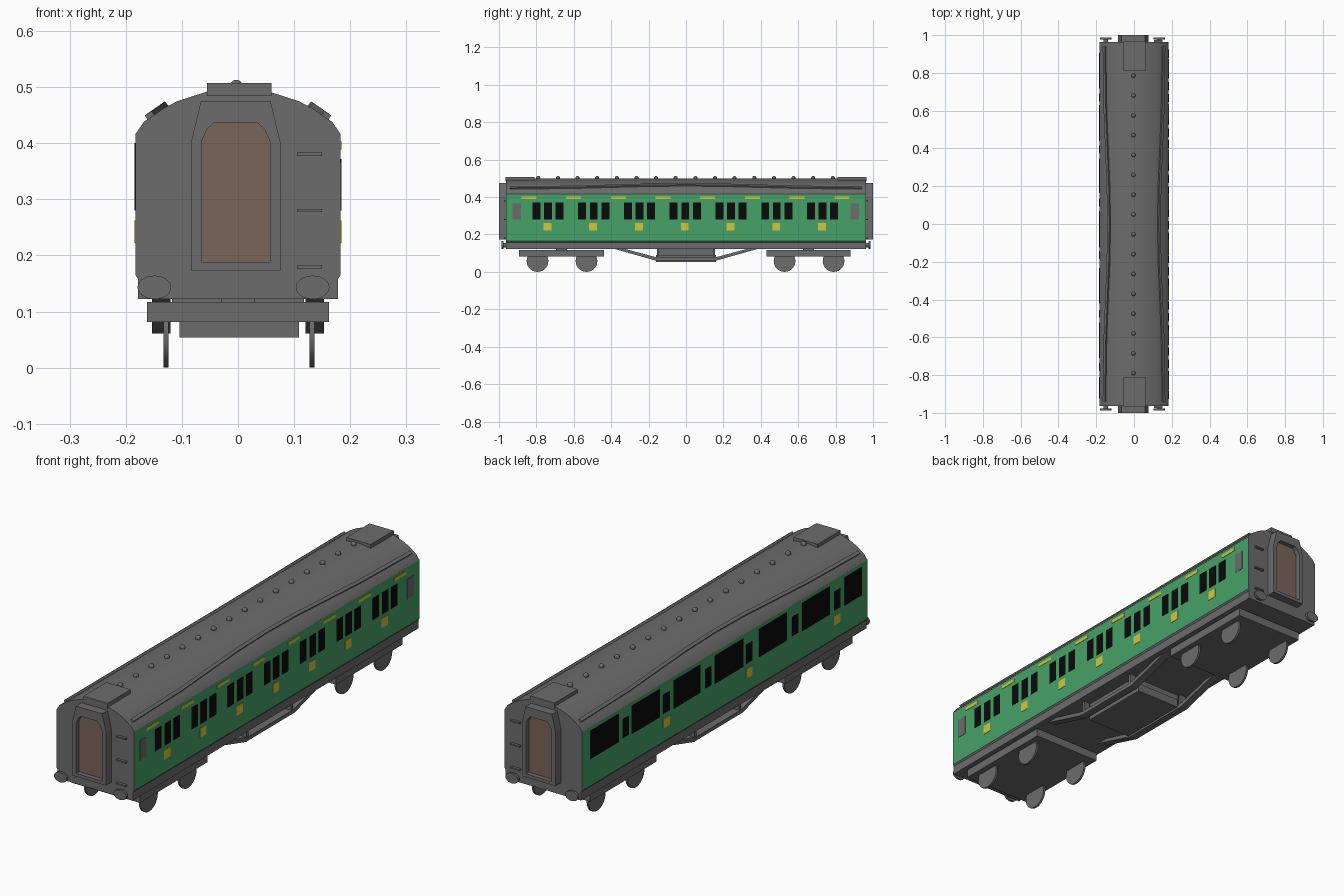
import bpy, bmesh, math
from mathutils import Matrix, Vector

if "Cube" in bpy.data.objects:
    bpy.data.objects.remove(bpy.data.objects["Cube"])


def material(name, rgb):
    m = bpy.data.materials.new(name)
    m.diffuse_color = (*rgb, 1)
    m.use_nodes = True
    m.node_tree.nodes["Principled BSDF"].inputs["Base Color"].default_value = m.diffuse_color
    return m


GREY = material("grey", (0.15, 0.15, 0.15))
GREEN = material("green", (0.062, 0.36, 0.14))
BLACK = material("window black", (0.003, 0.003, 0.003))
YELLOW = material("yellow", (0.64, 0.58, 0.045))
BROWN = material("door brown", (0.19, 0.13, 0.10))


def make(name, bm, *mats):
    bmesh.ops.recalc_face_normals(bm, faces=bm.faces)
    me = bpy.data.meshes.new(name)
    bm.to_mesh(me)
    bm.free()
    for m in mats:
        me.materials.append(m)
    ob = bpy.data.objects.new(name, me)
    bpy.context.collection.objects.link(ob)
    return ob


def smooth(ob, angle=30):
    bpy.context.view_layer.objects.active = ob
    ob.select_set(True)
    bpy.ops.object.shade_smooth_by_angle(angle=math.radians(angle))
    ob.select_set(False)


def box(name, x0, x1, y0, y1, z0, z1, mat):
    bm = bmesh.new()
    mid = Vector(((x0 + x1) / 2, (y0 + y1) / 2, (z0 + z1) / 2))
    size = (abs(x1 - x0), abs(y1 - y0), abs(z1 - z0), 1)
    bmesh.ops.create_cube(bm, size=1, matrix=Matrix.Translation(mid) @ Matrix.Diagonal(size))
    return make(name, bm, mat)


def loft(name, rings, *mats, caps=True, closed=False):
    """Skin a list of matching point rings."""
    bm = bmesh.new()
    vs = [[bm.verts.new(p) for p in r] for r in rings]
    n, k = len(rings[0]), len(rings)
    for i in range(k if closed else k - 1):
        a, b = vs[i], vs[(i + 1) % k]
        for j in range(n):
            bm.faces.new((a[j], a[(j + 1) % n], b[(j + 1) % n], b[j]))
    if caps and not closed:
        bm.faces.new(vs[0])
        bm.faces.new(vs[-1])
    return make(name, bm, *mats)


def disc(name, centre, axis, rx, rz, depth, mat, sides=28):
    bm = bmesh.new()
    bmesh.ops.create_cone(bm, cap_ends=True, segments=sides, radius1=1, radius2=1, depth=depth)
    bm.transform(Matrix.Diagonal((rx, rz, 1, 1)))
    bm.transform(Matrix.Rotation(math.pi / 2, 4, axis))
    bm.transform(Matrix.Translation(centre))
    ob = make(name, bm, mat)
    smooth(ob)
    return ob


def mirrored(half):
    return half + [(-x, z) for x, z in reversed(half) if x > 0]


# Carriage body: one section from sole to roof, green on the upright sides
section = mirrored([(0.178, 0.122), (0.178, 0.158), (0.183, 0.165), (0.183, 0.416),
                    (0.168, 0.438), (0.131, 0.463), (0.108, 0.475), (0.055, 0.492), (0, 0.499)])
body = loft("carriage_body", [[(x, y, z) for x, z in section] for y in (-0.963, 0.963)], GREY, GREEN)
for p in body.data.polygons:
    if abs(p.normal.x) > 0.99 and p.center.z > 0.2:
        p.material_index = 1
smooth(body, 25)

# Curved rain strips on the roof
for s in (-1, 1):
    rings = []
    for y, x, z in ((-0.94, 0.155, 0.446), (-0.6, 0.150, 0.450), (-0.2, 0.134, 0.461), (0, 0.131, 0.463),
                    (0.2, 0.134, 0.461), (0.6, 0.150, 0.450), (0.94, 0.155, 0.446)):
        rings.append([(s * (x + 0.82 * t + 0.57 * n), y, z - 0.57 * t + 0.82 * n)
                      for t, n in ((-0.008, -0.004), (0.008, -0.004), (0.007, 0.009), (-0.007, 0.009))])
    loft("rain_strip", rings, GREY)

# Dome ventilators along the ridge
for i in range(16):
    bm = bmesh.new()
    bmesh.ops.create_uvsphere(bm, u_segments=12, v_segments=8, radius=0.011)
    bm.transform(Matrix.Translation((-0.003, -0.79 + i * 0.105, 0.502)))
    smooth(make("roof_vent", bm, GREY), 60)

# Both ends: gangway frame, door, roof plate, buffers, steps
outer = mirrored([(0.080, 0.173), (0.080, 0.400), (0.071, 0.4375), (0.062, 0.475)])
inner = mirrored([(0.061, 0.187), (0.061, 0.403), (0.051, 0.425), (0.038, 0.437)])
for e in (-1, 1):
    loft("gangway_frame", [[(x - 0.004, e * y, z) for x, z in prof]
                           for prof, y in ((outer, 0.96), (outer, 1.0), (inner, 1.0), (inner, 0.96))],
         GREY, closed=True)
    loft("gangway_door", [[(x - 0.004, e * y, z) for x, z in inner] for y in (0.97, 0.98)], BROWN)
    box("roof_end_plate", -0.055, 0.060, e * 0.81, e * 0.966, 0.484, 0.507, GREY)
    for x in (-0.149, 0.133):
        disc("buffer_shank", (x, e * 0.968, 0.143), 'X', 0.012, 0.012, 0.022, GREY, 16)
        disc("buffer_head", (x, e * 0.982, 0.143), 'X', 0.030, 0.021, 0.010, GREY)
    for z in (0.18, 0.28, 0.38):
        box("end_step", 0.105, 0.150, e * 0.955, e * 0.974, z - 0.003, z + 0.003, GREY)


def panel(name, side, y, w, z0, z1, mat):
    box(name, side * 0.181, side * 0.1845, y - w / 2, y + w / 2, z0, z1, mat)


# Compartment side (+x): triple windows, door squares, upper stripes, grey panels
for i in range(7):
    y = -0.738 + i * 0.2447
    for d in (-0.062, 0, 0.062):
        panel("compartment_window", 1, y + d, 0.042, 0.280, 0.372, BLACK)
    panel("yellow_square", 1, y - 0.003, 0.042, 0.222, 0.262, YELLOW)
for i in range(8):
    panel("yellow_stripe", 1, -0.84 + i * 0.239, 0.080, 0.389, 0.403, YELLOW)
for y in (-0.904, 0.902):
    panel("end_panel", 1, y, 0.045, 0.280, 0.366, GREY)

# Corridor side (-x): broad windows with small door windows between
for y0, y1 in ((0.717, 0.906), (0.44, 0.63), (0.165, 0.347), (-0.125, 0.07),
               (-0.42, -0.233), (-0.71, -0.522), (-0.925, -0.81)):
    panel("corridor_window", -1, (y0 + y1) / 2, y1 - y0, 0.280, 0.400, BLACK)
for y in (0.67, 0.394, 0.113, -0.165, -0.475, -0.758):
    panel("corridor_door_window", -1, y, 0.042, 0.285, 0.366, BLACK)
for y in (0.394, -0.165, -0.758):
    panel("yellow_square", -1, y, 0.042, 0.222, 0.262, YELLOW)

# Bogies with thin wheels
for y0, y1, axles in ((-0.893, -0.438, (-0.794, -0.532)), (0.430, 0.880, (0.527, 0.789))):
    box("bogie_frame", -0.162, 0.162, y0, y1, 0.081, 0.117, GREY)
    mid = (y0 + y1) / 2
    box("bogie_pivot", -0.03, 0.03, mid - 0.03, mid + 0.03, 0.11, 0.125, GREY)
    for y in axles:
        for x in (-0.128, 0.132):
            disc("wheel", (x, y, 0.058), 'Y', 0.058, 0.058, 0.009, GREY)

# Underframe trusses, posts and equipment tray
truss = [(-0.39, 0.125), (-0.165, 0.061), (0.165, 0.061), (0.39, 0.125),
         (0.335, 0.125), (0.155, 0.077), (-0.155, 0.077), (-0.335, 0.125)]
for s in (-1, 1):
    bm = bmesh.new()
    rings = [[bm.verts.new((s * x, y, z)) for y, z in truss] for x in (0.120, 0.153)]
    for j in range(8):
        k = (j + 1) % 8
        if j not in (3, 7):
            bm.faces.new((rings[0][j], rings[0][k], rings[1][k], rings[1][j]))
    for r in rings:
        for j in range(3):
            bm.faces.new((r[j], r[j + 1], r[6 - j], r[7 - j]))
    make("truss", bm, GREY)
    for y in (-0.15, 0.15):
        box("truss_post", s * 0.122, s * 0.150, y - 0.006, y + 0.006, 0.07, 0.125, GREY)
box("equipment_box", -0.118, 0.118, -0.145, 0.145, 0.088, 0.125, GREY)
box("equipment_tray", -0.104, 0.109, -0.16, 0.16, 0.054, 0.090, GREY)
